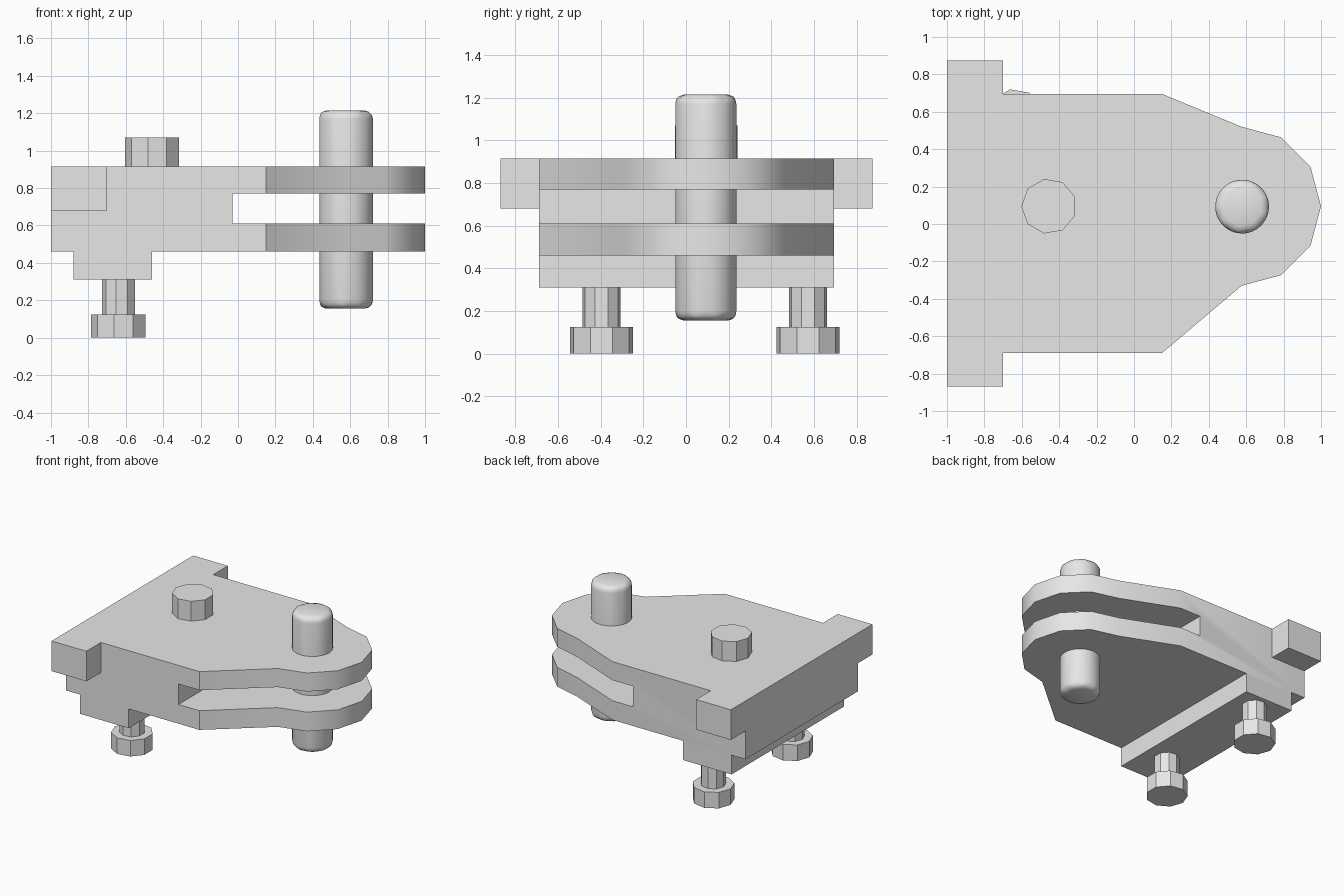
import bpy, bmesh, math
from mathutils import Matrix

cube = bpy.data.objects.get("Cube")
if cube:
    bpy.data.objects.remove(cube, do_unlink=True)

grey = bpy.data.materials.new("plain grey")
grey.use_nodes = True
grey.diffuse_color = (0.8, 0.8, 0.8, 1)
grey.node_tree.nodes["Principled BSDF"].inputs["Base Color"].default_value = (0.8, 0.8, 0.8, 1)


def finish(bm, name):
    bmesh.ops.recalc_face_normals(bm, faces=bm.faces)
    mesh = bpy.data.meshes.new(name)
    bm.to_mesh(mesh)
    bm.free()
    mesh.materials.append(grey)
    obj = bpy.data.objects.new(name, mesh)
    bpy.context.collection.objects.link(obj)
    return obj


def prism(name, outline, z0, z1):
    bm = bmesh.new()
    face = bm.faces.new([bm.verts.new((x, y, z0)) for x, y in outline])
    top = bmesh.ops.extrude_face_region(bm, geom=[face])["geom"]
    verts = [v for v in top if isinstance(v, bmesh.types.BMVert)]
    bmesh.ops.translate(bm, verts=verts, vec=(0, 0, z1 - z0))
    return finish(bm, name)


def box(name, x0, x1, y0, y1, z0, z1):
    return prism(name, [(x0, y0), (x1, y0), (x1, y1), (x0, y1)], z0, z1)


def rod(name, x, y, z0, z1, radius, sides=9):
    # one corner points towards -x
    ring = [math.pi + math.tau * i / sides for i in range(sides)]
    return prism(name, [(x + radius * math.cos(a), y + radius * math.sin(a)) for a in ring], z0, z1)


def shade(obj, degrees):
    bpy.ops.object.select_all(action='DESELECT')
    obj.select_set(True)
    bpy.context.view_layer.objects.active = obj
    bpy.ops.object.shade_smooth_by_angle(angle=math.radians(degrees))


def apply(obj):
    bpy.ops.object.select_all(action='DESELECT')
    obj.select_set(True)
    bpy.context.view_layer.objects.active = obj
    for mod in list(obj.modifiers):
        bpy.ops.object.modifier_apply(modifier=mod.name)


# Forked body: tapered plate with a rounded nose around the pin
pin_x, pin_y, nose = 0.575, 0.095, 0.425
arc = [math.radians(a) for a in range(-90, 91, 30)]
outline = [(-1, -0.69), (0.15, -0.69)]
outline += [(pin_x + nose * math.cos(a), pin_y + nose * math.sin(a)) for a in arc]
outline += [(0.15, 0.695), (-1, 0.695)]
body = prism("forked_body", outline, 0.46, 0.915)

# Slot between the two fork plates
slot = box("slot_cutter", -0.03, 1.2, -1, 1, 0.61, 0.77)
slot.hide_render = True
cut = body.modifiers.new("slot", 'BOOLEAN')
cut.operation = 'DIFFERENCE'
cut.solver = 'EXACT'
cut.object = slot
apply(body)
bpy.data.objects.remove(slot, do_unlink=True)
shade(body, 35)

# Side ears at the rear corners
box("right_ear", -1, -0.7, -0.87, -0.69, 0.68, 0.915)
box("left_ear", -1, -0.7, 0.695, 0.875, 0.68, 0.915)

# Raised foot bar under the body
box("foot_bar", -0.88, -0.46, -0.69, 0.695, 0.31, 0.46)

# Bolts under the foot bar
for side, y in (("right", -0.397), ("left", 0.572)):
    rod(side + "_bolt_shaft", -0.636, y, 0.12, 0.32, 0.09)
    rod(side + "_bolt_head", -0.636, y, 0, 0.125, 0.15)

# Boss on top
rod("top_boss", -0.455, 0.095, 0.9, 1.07, 0.148)

# Hinge pin with rounded edges
pin = rod("hinge_pin", 0.578, 0.093, 0.155, 1.215, 0.153)
bevel = pin.modifiers.new("rounding", 'BEVEL')
bevel.width = 0.045
bevel.segments = 3
bevel.limit_method = 'ANGLE'
bevel.angle_limit = math.radians(30)
apply(pin)
shade(pin, 40)
